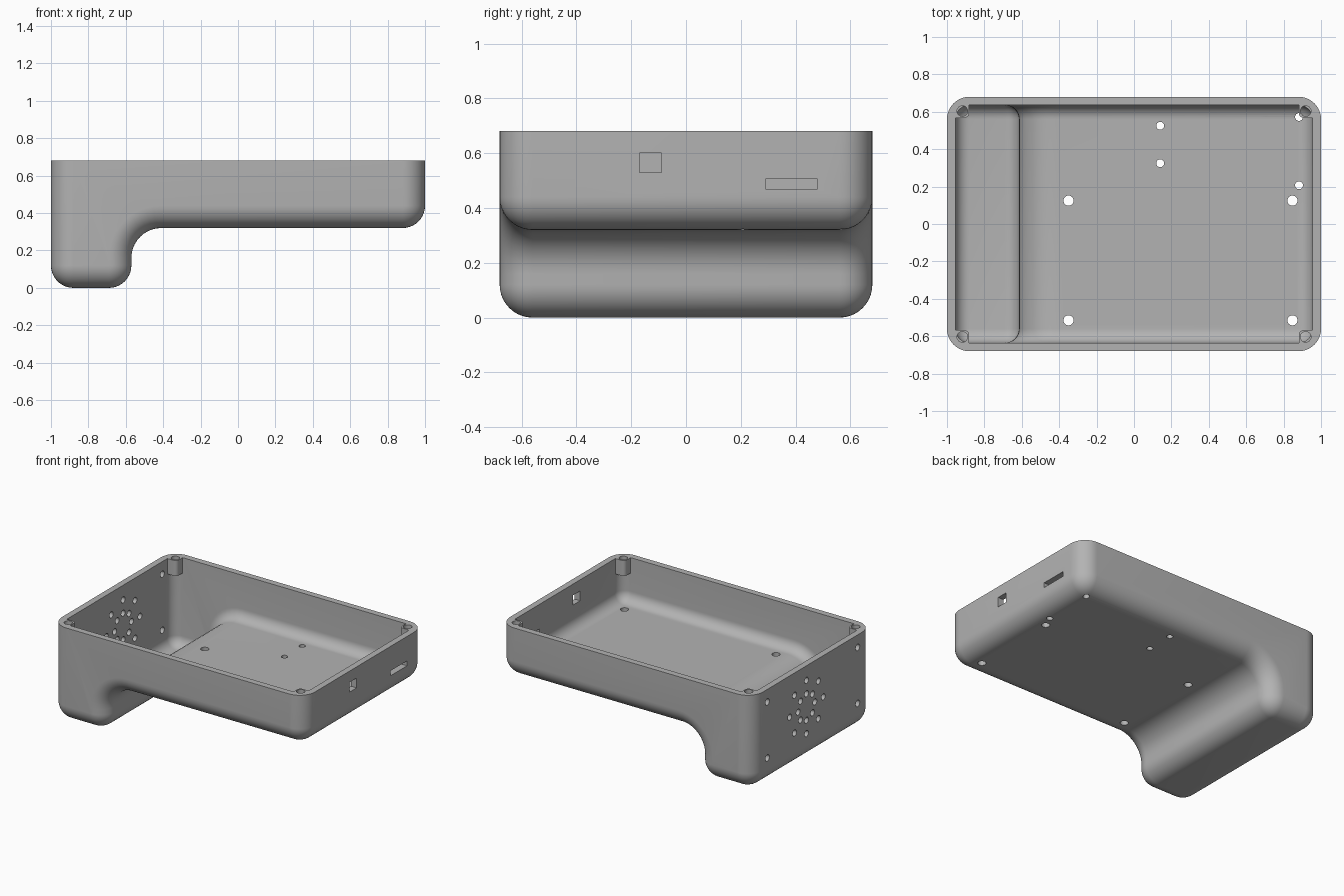
import bpy
import bmesh
from math import sin, cos, pi, radians
from mathutils import Matrix, Vector

if "Cube" in bpy.data.objects:
    bpy.data.objects.remove(bpy.data.objects["Cube"], do_unlink=True)

HALF_Y, TOP = 0.68, 0.68       # half depth and rim height
FLOOR, STEP_X = 0.32, -0.57    # raised underside and side of the deep end
EDGE, COVE = 0.12, 0.16        # outer rounding and concave rounding
WALL = 0.045
STEPS = 10


def make_object(name, bm):
    bmesh.ops.recalc_face_normals(bm, faces=bm.faces)
    mesh = bpy.data.meshes.new(name)
    bm.to_mesh(mesh)
    bm.free()
    obj = bpy.data.objects.new(name, mesh)
    bpy.context.collection.objects.link(obj)
    return obj


def arc(cx, cz, radius, start, end):
    for i in range(STEPS + 1):
        a = radians(start + (end - start) * i / STEPS)
        yield cx + radius * cos(a), cz + radius * sin(a)


def profile(inset, top):
    """Stepped side outline, moved inwards by inset."""
    r = EDGE - inset
    return [(-1 + inset, top),
            *arc(-1 + EDGE, EDGE, r, 180, 270),
            *arc(STEP_X - EDGE, EDGE, r, 270, 360),
            *arc(STEP_X + COVE, FLOOR - COVE, COVE + inset, 180, 90),
            *arc(1 - EDGE, FLOOR + EDGE, r, 270, 360),
            (1 - inset, top)]


def rounded_tray(name, radius, top):
    """Solid lofted front to back through ever-changing insets."""
    bm = bmesh.new()
    sections = []
    for side in (-1, 1):
        for i in range(STEPS + 1):
            a = pi / 2 * (1 - i / STEPS if side < 0 else i / STEPS)
            y = side * (HALF_Y - EDGE + radius * sin(a))
            sections.append((y, EDGE - radius * cos(a)))
    rows = [[bm.verts.new((x, y, z)) for x, z in profile(inset, top)]
            for y, inset in sections]
    for a, b in zip(rows, rows[1:]):
        for i in range(len(a) - 1):
            bm.faces.new((a[i], a[i + 1], b[i + 1], b[i]))
    bm.faces.new(rows[0])
    bm.faces.new(rows[-1])
    bm.faces.new([r[0] for r in rows] + [r[-1] for r in reversed(rows)])
    bmesh.ops.remove_doubles(bm, verts=bm.verts, dist=0.0001)
    return make_object(name, bm)


def add_box(bm, low, high):
    low, high = Vector(low), Vector(high)
    m = Matrix.Translation((low + high) / 2) @ Matrix.Diagonal((*(high - low), 1))
    return bmesh.ops.create_cube(bm, size=1, matrix=m)["verts"]


def add_drill(bm, centre, radius, length, axis="Z"):
    turn = Matrix.Rotation(pi / 2, 4, "Y") if axis == "X" else Matrix()
    bmesh.ops.create_cone(bm, cap_ends=True, segments=24, radius1=radius,
                          radius2=radius, depth=length,
                          matrix=Matrix.Translation(centre) @ turn)


def subtract(target, cutter):
    cutter.hide_render = True
    mod = target.modifiers.new("cut", "BOOLEAN")
    mod.operation, mod.solver, mod.object = "DIFFERENCE", "EXACT", cutter
    bpy.context.view_layer.objects.active = target
    bpy.ops.object.modifier_apply(modifier=mod.name)
    bpy.data.objects.remove(cutter, do_unlink=True)


corners = [(sx, sy) for sx in (-1, 1) for sy in (-1, 1)]

# Outer body and inner cavity
body = rounded_tray("enclosure_body", EDGE, TOP)
cavity = rounded_tray("cavity_cutter", EDGE - WALL, TOP + 0.1)

# Screw posts left standing in the cavity corners
bm = bmesh.new()
for sx, sy in corners:
    xs, ys = sorted((sx * 0.882, sx * 1.1)), sorted((sy * 0.567, sy * 0.8))
    verts = add_box(bm, (xs[0], ys[0], 0.57), (xs[1], ys[1], 0.9))
    upright = [e for e in {e for v in verts for e in v.link_edges}
               if abs(e.verts[0].co.z - e.verts[1].co.z) > 0.1]
    bmesh.ops.bevel(bm, geom=upright, offset=0.025, segments=5,
                    profile=0.5, affect="EDGES")
subtract(cavity, make_object("post_cutter", bm))
subtract(body, cavity)

# All drilled holes and ports
bm = bmesh.new()
for sx, sy in corners:
    add_drill(bm, (sx * 0.918, sy * 0.604, 0.66), 0.028, 0.2)
    # Screw holes in the tall end wall
    add_drill(bm, (-0.98, sx * 0.51, 0.39 + sy * 0.2), 0.023, 0.2, "X")

# Board mounting holes in the floor
for x in (-0.35, 0.847):
    for y in (-0.515, 0.125):
        add_drill(bm, (x, y, 0.35), 0.027, 0.24)
for x, y in ((0.14, 0.525), (0.14, 0.325), (0.882, 0.572), (0.882, 0.207)):
    add_drill(bm, (x, y, 0.35), 0.021, 0.24)

# Speaker grille: two rings of eight
for ring in (0.095, 0.19):
    for i in range(8):
        a = i * pi / 4
        add_drill(bm, (-0.98, 0.068 + ring * cos(a), 0.385 + ring * sin(a)),
                  0.022, 0.2, "X")

# Square port and card slot in the shallow end wall
add_box(bm, (0.9, -0.17, 0.53), (1.1, -0.09, 0.6))
add_box(bm, (0.9, 0.29, 0.47), (1.1, 0.48, 0.505))
subtract(body, make_object("hole_cutter", bm))

# Grey plastic and smooth rounded surfaces
grey = bpy.data.materials.new("grey_plastic")
grey.use_nodes = True
colour = (0.45, 0.45, 0.45, 1)
grey.diffuse_color = colour
grey.node_tree.nodes["Principled BSDF"].inputs["Base Color"].default_value = colour
body.data.materials.clear()
body.data.materials.append(grey)
bpy.ops.object.select_all(action="DESELECT")
body.select_set(True)
bpy.context.view_layer.objects.active = body
bpy.ops.object.shade_smooth_by_angle(angle=radians(30))
